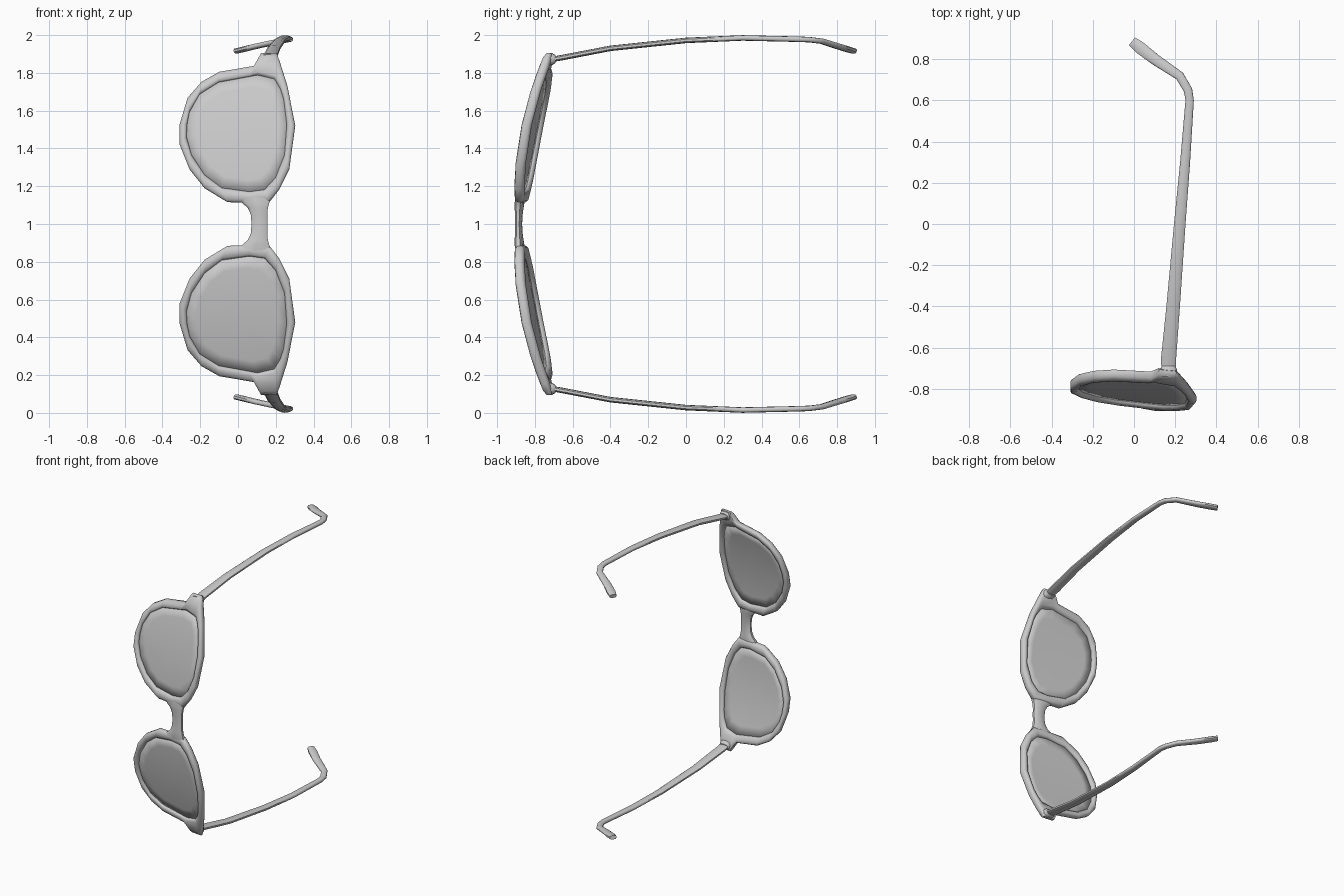
import bpy
import bmesh
import math
from mathutils import Vector

if "Cube" in bpy.data.objects:
    bpy.data.objects.remove(bpy.data.objects["Cube"])


def make_material(name, rgb):
    mat = bpy.data.materials.new(name)
    mat.use_nodes = True
    mat.diffuse_color = (*rgb, 1)
    mat.node_tree.nodes["Principled BSDF"].inputs["Base Color"].default_value = (*rgb, 1)
    return mat


GREY = make_material("light grey", (0.6, 0.6, 0.6))


def front_y(x, u):
    """Depth of the wrapped, tilted front; u is the distance from the centre."""
    return -0.895 + 0.2 * u * u - 0.11 * (x - 0.25)


def finish(name, bm, angle=50):
    """Turn the half into an object mirrored across the middle of the bridge."""
    bmesh.ops.recalc_face_normals(bm, faces=bm.faces)
    mesh = bpy.data.meshes.new(name)
    bm.to_mesh(mesh)
    bm.free()
    mesh.materials.append(GREY)
    obj = bpy.data.objects.new(name, mesh)
    bpy.context.collection.objects.link(obj)
    obj.location.z = 1
    mirror = obj.modifiers.new("Mirror", "MIRROR")
    mirror.use_axis = (False, False, True)
    bpy.ops.object.select_all(action="DESELECT")
    obj.select_set(True)
    bpy.context.view_layer.objects.active = obj
    bpy.ops.object.shade_smooth_by_angle(angle=math.radians(angle))
    return obj


def loft(bm, rings, closed=False, caps=(False, False)):
    """Skin a row of equal rings of points."""
    rows = [[bm.verts.new(p) for p in ring] for ring in rings]
    pairs = list(zip(rows, rows[1:])) + ([(rows[-1], rows[0])] if closed else [])
    for a, b in pairs:
        for i in range(len(a)):
            j = (i + 1) % len(a)
            bm.faces.new((a[i], a[j], b[j], b[i]))
    for row, cap in zip((rows[0], rows[-1]), caps):
        if cap:
            bm.faces.new(row)


def section(centre, side, up, n=10, power=0.75):
    """Rounded cross-section from two half-axis vectors."""
    ring = []
    for k in range(n):
        a = 2 * math.pi * (k + 0.5) / n
        c, s = math.cos(a), math.sin(a)
        ring.append(centre + side * math.copysign(abs(c) ** power, c)
                    + up * math.copysign(abs(s) ** power, s))
    return ring


# Rim outline: inner x, inner u, outer x, outer u
OUTLINE = [
    (-.087, .193, -.055, .114), (-.177, .262, -.177, .188), (-.246, .368, -.257, .288),
    (-.272, .463, -.31, .42), (-.268, .53, -.31, .527), (-.257, .59, -.267, .67),
    (-.204, .685, -.193, .754), (-.103, .749, -.098, .807), (.06, .779, .085, .838),
    (.103, .786, .122, .907), (.193, .765, .206, .907), (.225, .71, .225, .85),
    (.241, .659, .262, .733), (.257, .527, .304, .52), (.246, .368, .272, .288),
    (.198, .246, .22, .183), (.14, .183, .167, .114), (.061, .172, .06, .112)]

# Rims with their corner lugs
bm = bmesh.new()
rings = []
for ix, iu, ox, ou in OUTLINE:
    inner = Vector((ix, front_y(ix, iu), iu))
    outer = Vector((ox, front_y(ox, ou), ou))
    rings.append(section((inner + outer) / 2, (outer - inner) / 2, Vector((0, 0.027, 0))))
loft(bm, rings, closed=True)
finish("rim", bm, 60)

# Lenses: concentric rings laid on the curved front
bm = bmesh.new()
cx, cu = 0.0, 0.48
rings = []
for scale in (1.04, 0.8, 0.5, 0.2):
    ring = []
    for ix, iu, _, _ in OUTLINE:
        x, u = cx + (ix - cx) * scale, cu + (iu - cu) * scale
        ring.append((x, front_y(x, u), u))
    rings.append(ring)
loft(bm, rings, caps=(False, True))
lens = finish("lens", bm)
solid = lens.modifiers.new("Thickness", "SOLIDIFY")
solid.thickness = 0.008
solid.offset = 0

# Bridge: u, low x, high x, half depth
bm = bmesh.new()
rings = []
for u, low, high, depth in [(0, .07, .158, .018), (.05, .066, .157, .02), (.085, .05, .16, .023),
                            (.11, .02, .168, .024), (.15, -.02, .185, .02)]:
    x = (low + high) / 2
    slope = Vector(((high - low) / 2, -0.11 * (high - low) / 2, 0))
    rings.append(section(Vector((x, front_y(x, u) - 0.006, u)), slope, Vector((0, depth, 0))))
loft(bm, rings, caps=(False, True))
bridge = finish("bridge", bm)
bridge.modifiers["Mirror"].use_clip = True

# Temples: centre x, y, u, width
PATH = [(.167, -.73, .868, .07), (.168, -.65, .882, .076), (.19, -.4, .93, .068),
        (.222, 0, .972, .058), (.248, .3, .985, .05), (.27, .6, .978, .042),
        (.262, .65, .976, .044), (.222, .718, .968, .046), (.1, .80, .942, .056),
        (.03, .855, .925, .062), (-.008, .885, .916, .05)]
bm = bmesh.new()
points = [Vector(p[:3]) for p in PATH]
rings = []
for i, p in enumerate(points):
    tangent = (points[min(i + 1, len(points) - 1)] - points[max(i - 1, 0)]).normalized()
    side = tangent.cross(Vector((0, 0, 1))).normalized()
    up = side.cross(tangent)
    rings.append(section(p, side * PATH[i][3] / 2, up * 0.0145))
loft(bm, rings, caps=(True, True))
finish("temple", bm)

# Hinge blocks joining the lugs to the temples
bm = bmesh.new()
rings = [section(Vector((.167, y, u)), Vector((w, 0, 0)), Vector((0, 0, h)))
         for y, u, w, h in [(-.74, .868, .045, .034), (-.705, .872, .043, .03), (-.69, .874, .034, .02)]]
loft(bm, rings, caps=(True, True))
finish("hinge", bm)
